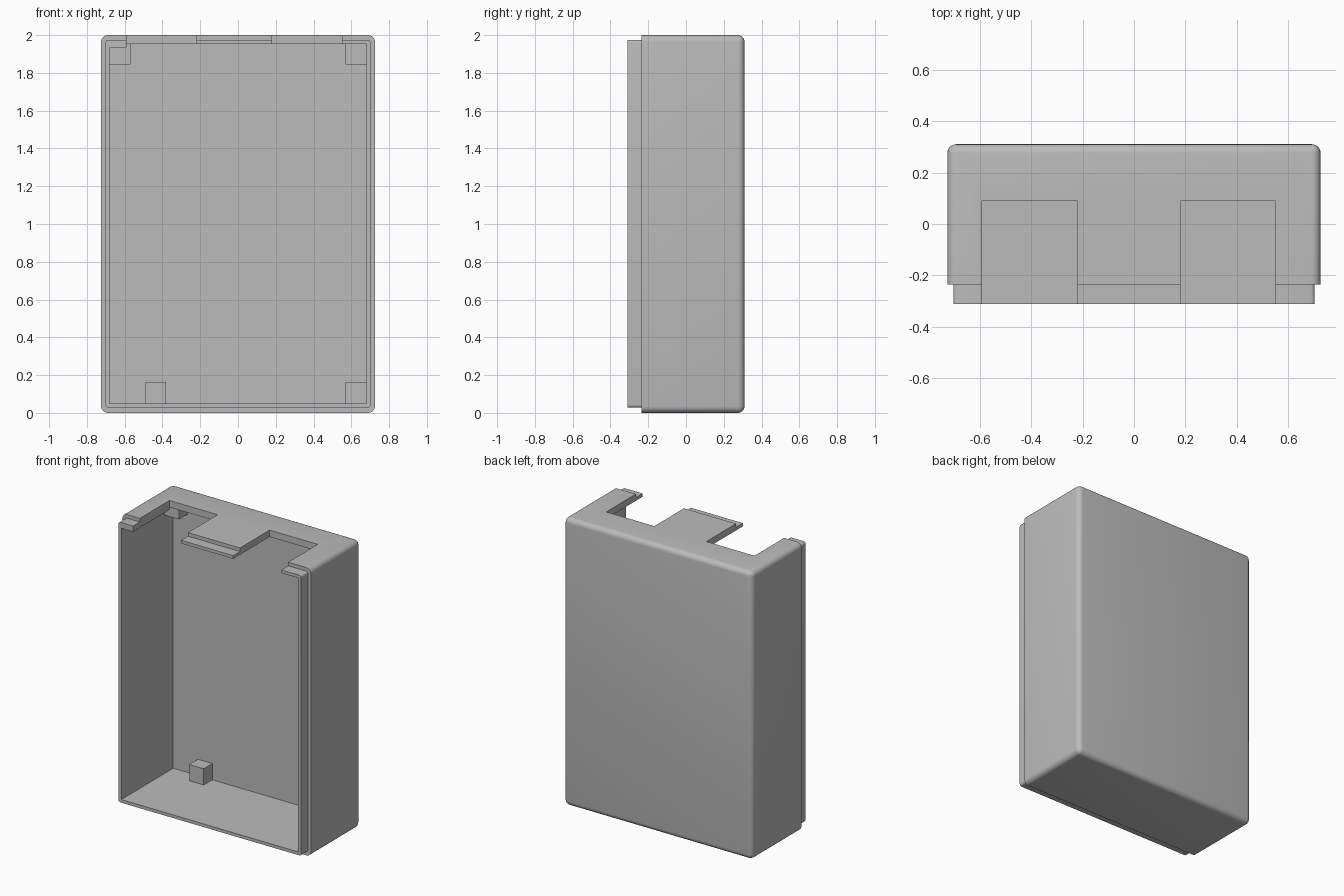
import bpy
import bmesh
from mathutils import Vector

old = bpy.data.objects.get("Cube")
if old:
    bpy.data.objects.remove(old, do_unlink=True)

grey = bpy.data.materials.new("light grey plastic")
grey.use_nodes = True
colour = (0.5, 0.5, 0.5, 1)
grey.diffuse_color = colour
grey.node_tree.nodes["Principled BSDF"].inputs["Base Color"].default_value = colour


def box(name, x, y, z, radius=0, pick=None):
    """Box from (min, max) ranges; edges chosen by pick are rounded."""
    bm = bmesh.new()
    bmesh.ops.create_cube(bm, size=1)
    for v in bm.verts:
        v.co = Vector([r[0] if c < 0 else r[1] for c, r in zip(v.co, (x, y, z))])
    if radius:
        edges = [e for e in bm.edges if pick(*(v.co for v in e.verts))]
        bmesh.ops.bevel(bm, geom=edges, offset=radius, segments=5,
                        profile=0.5, affect='EDGES')
    mesh = bpy.data.meshes.new(name)
    bm.to_mesh(mesh)
    bm.free()
    mesh.materials.append(grey)
    obj = bpy.data.objects.new(name, mesh)
    bpy.context.collection.objects.link(obj)
    return obj


def combine(target, other, operation):
    mod = target.modifiers.new(other.name, 'BOOLEAN')
    mod.operation = operation
    mod.solver = 'EXACT'
    mod.object = other
    bpy.context.view_layer.objects.active = target
    bpy.ops.object.modifier_apply(modifier=mod.name)
    bpy.data.objects.remove(other, do_unlink=True)


FRONT, STEP, BACK, INNER = -0.31, -0.235, 0.31, 0.26

# Outer shell: every edge rounded except the front rim
case = box("case", (-0.725, 0.725), (STEP, BACK), (0, 2), 0.035,
           lambda a, b: max(a.y, b.y) > 0)

# Stepped lip at the open front
lip = box("lip", (-0.702, 0.702), (FRONT, 0), (0.028, 1.975), 0.015,
          lambda a, b: abs(a.y - b.y) > 0.1)
combine(case, lip, 'UNION')

# Hollow interior
combine(case, box("cavity", (-0.68, 0.68), (-0.5, INNER), (0.05, 1.953)), 'DIFFERENCE')

# Two notches through the top wall
for x in ((-0.59, -0.22), (0.18, 0.55)):
    combine(case, box("notch", x, (-0.5, 0.09), (1.9, 2.1)), 'DIFFERENCE')

bpy.ops.object.select_all(action='DESELECT')
case.select_set(True)
bpy.context.view_layer.objects.active = case
bpy.ops.object.shade_smooth_by_angle(angle=0.6)

# Thickened underside of the right-hand top tab
box("tab_rib", (-0.685, -0.59), (FRONT, 0.09), (1.935, 1.96))

# Square posts standing on the back wall
for name, x, z in (("top_right_post", -0.68, 1.845), ("top_left_post", 0.57, 1.845),
                   ("bottom_right_post", -0.49, 0.05), ("bottom_left_post", 0.57, 0.05)):
    box(name, (x, x + 0.11), (0.165, INNER + 0.01), (z, z + 0.113))
